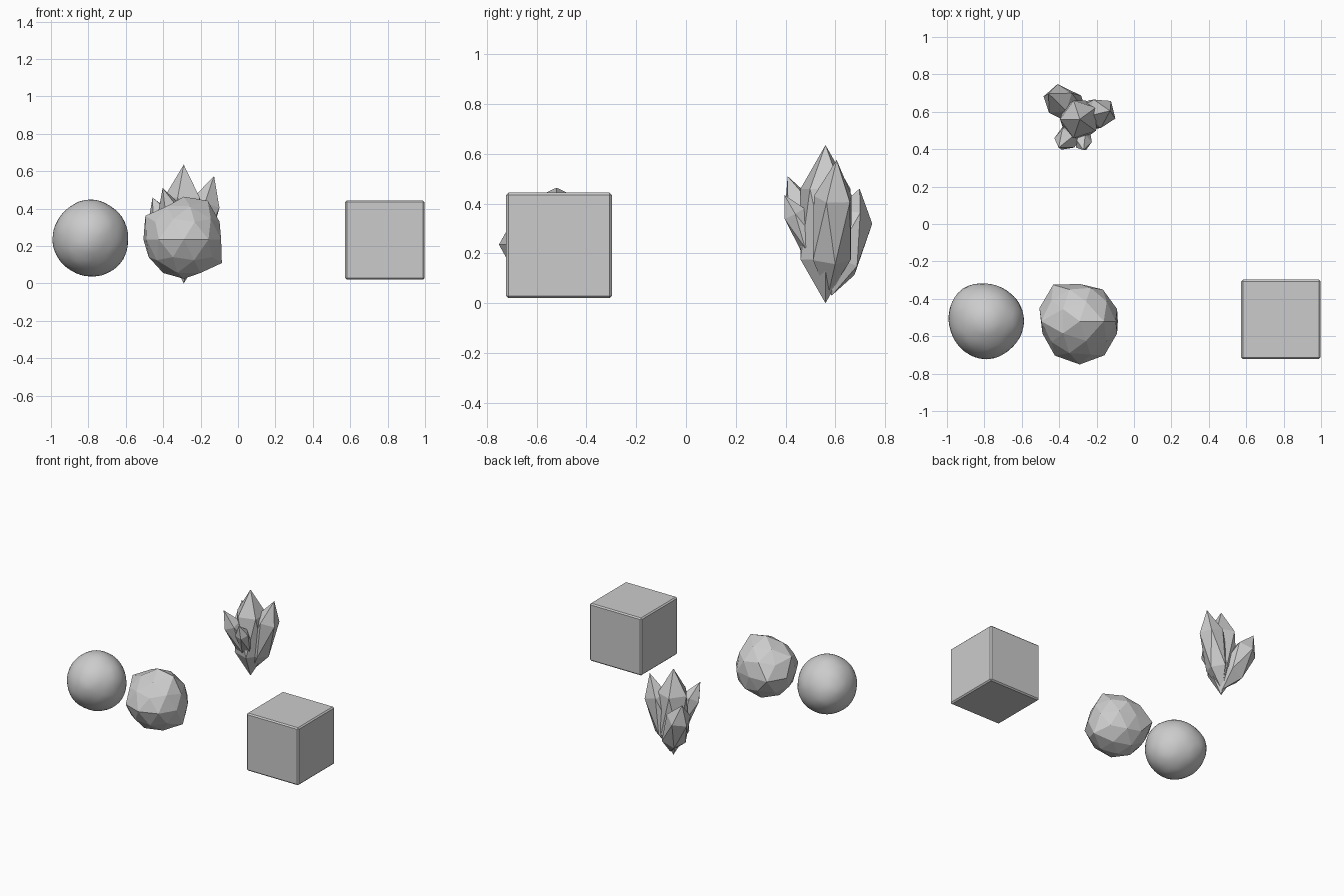
import bpy, math
from mathutils import Vector, Matrix

if "Cube" in bpy.data.objects:
    bpy.data.objects.remove(bpy.data.objects["Cube"])


def ico(name, subdivisions):
    bpy.ops.mesh.primitive_ico_sphere_add(subdivisions=subdivisions, radius=1)
    ob = bpy.context.object
    ob.name = name
    return ob


def crystal(name, base, tip, radius, twist=0):
    # a stretched icosahedron spanning from base to tip
    base, tip = Vector(base), Vector(tip)
    axis = tip - base
    ob = ico(name, 1)
    ob.data.transform(
        Matrix.Translation((base + tip) / 2)
        @ axis.to_track_quat('Z', 'Y').to_matrix().to_4x4()
        @ Matrix.Rotation(math.radians(twist), 4, 'Z')
        @ Matrix.Diagonal((radius, radius, axis.length / 2, 1)))
    return ob


# Faceted rock: low-poly sphere with individual corners pushed in or out
rock = ico("faceted_rock", 2)
pushes = [
    ((.89, 0, .45), 1.02), ((.85, 0, -.53), 1.14), ((.53, 0, .85), 1.16),
    ((-.85, 0, .53), 1.15), ((0, 0, 1), 1.09), ((0, -1, 0), 1.1),
    ((-.95, .31, 0), 1.08), ((.59, -.81, 0), 1.07), ((-.59, -.81, 0), 1.08),
    ((0, 1, 0), .95), ((-.59, .81, 0), 1.15), ((0, 0, -1), 1.0),
]
verts = rock.data.vertices
originals = [v.co.copy() for v in verts]
for direction, factor in pushes:
    d = Vector(direction)
    i = min(range(len(originals)), key=lambda k: (originals[k] - d).length)
    verts[i].co = originals[i] * factor
for v in verts:
    v.co = v.co * 0.21 + Vector((-.29, -.52, .235))

# Smooth boulder: gently lumped sphere, subdivided
boulder = ico("smooth_boulder", 2)
lumps = [((-.7, .75, 0), .12), ((.7, 0, -.75), .1), ((0, 0, 1), .06),
         ((.8, .1, .5), .04), ((-.8, -.5, 0), -.02), ((.5, -.7, -.5), -.07),
         ((0, -1, .2), .05), ((.6, .6, .4), -.03)]
for v in boulder.data.vertices:
    n = v.co.normalized()
    r = 1.01
    for direction, amount in lumps:
        r += amount * math.exp(-4 * (n - Vector(direction).normalized()).length_squared)
    v.co = n * r * 0.213 + Vector((-.79, -.52, .24))
sub = boulder.modifiers.new("smooth", 'SUBSURF')
sub.levels = sub.render_levels = 2
bpy.ops.object.shade_smooth()

# Block with narrow chamfered edges
bpy.ops.mesh.primitive_cube_add(size=.424, location=(.785, -.51, .232))
block = bpy.context.object
block.name = "chamfered_block"
bevel = block.modifiers.new("chamfer", 'BEVEL')
bevel.width = .009
bevel.segments = 1

# Crystal cluster: one upright shard and four leaning ones
crystal("main_crystal", (-.29, .56, 0), (-.29, .56, .635), .118)
crystal("right_crystal", (-.29, .57, .03), (-.128, .605, .575), .092, 20)
crystal("back_left_crystal", (-.28, .584, .03), (-.457, .697, .46), .095)
crystal("front_left_crystal", (-.27, .56, .12), (-.403, .408, .51), .07)
crystal("small_front_crystal", (-.28, .54, .16), (-.27, .395, .435), .053)
